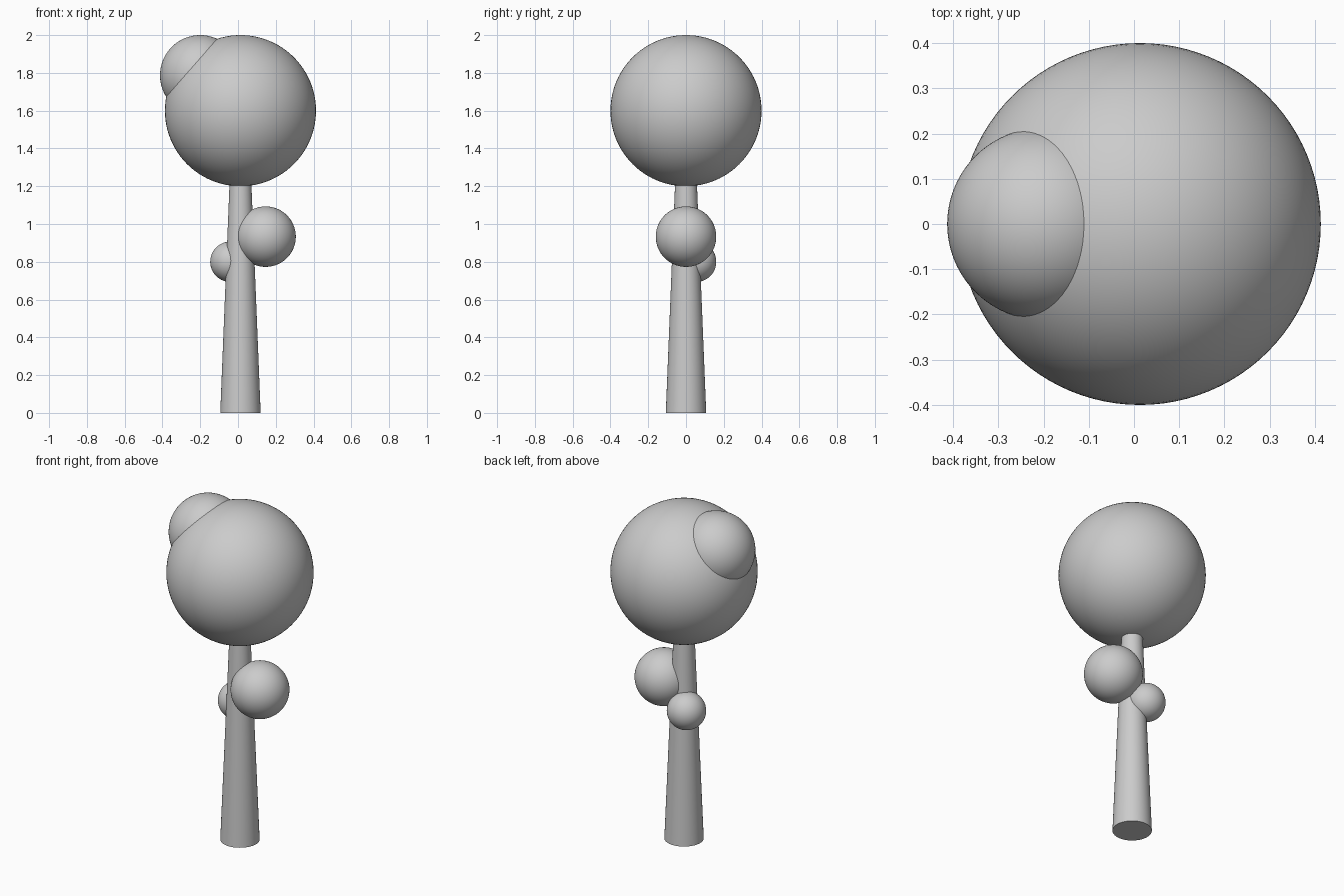
import bpy

if "Cube" in bpy.data.objects:
    bpy.data.objects.remove(bpy.data.objects["Cube"])

CX = 0.013  # trunk axis; the side cluster shifts it slightly off centre


def ball(name, radius, location):
    bpy.ops.mesh.primitive_uv_sphere_add(
        segments=96, ring_count=48, radius=radius, location=location)
    obj = bpy.context.object
    obj.name = name
    bpy.ops.object.shade_smooth_by_angle()


# Tapered trunk, its top buried in the crown
TRUNK_HEIGHT = 1.333
bpy.ops.mesh.primitive_cone_add(
    vertices=64, radius1=0.107, radius2=0.053, depth=TRUNK_HEIGHT,
    location=(CX, 0, TRUNK_HEIGHT / 2))
bpy.context.object.name = "trunk"
bpy.ops.object.shade_smooth_by_angle()

# Foliage: main crown, upper cluster and two low clusters on the trunk
ball("crown", 0.4, (CX, 0, 1.6))
ball("upper_foliage", 0.213, (CX - 0.213, 0, 1.787))
ball("right_foliage", 0.16, (CX + 0.133, 0, 0.933))
ball("back_foliage", 0.107, (CX - 0.053, 0.053, 0.8))
